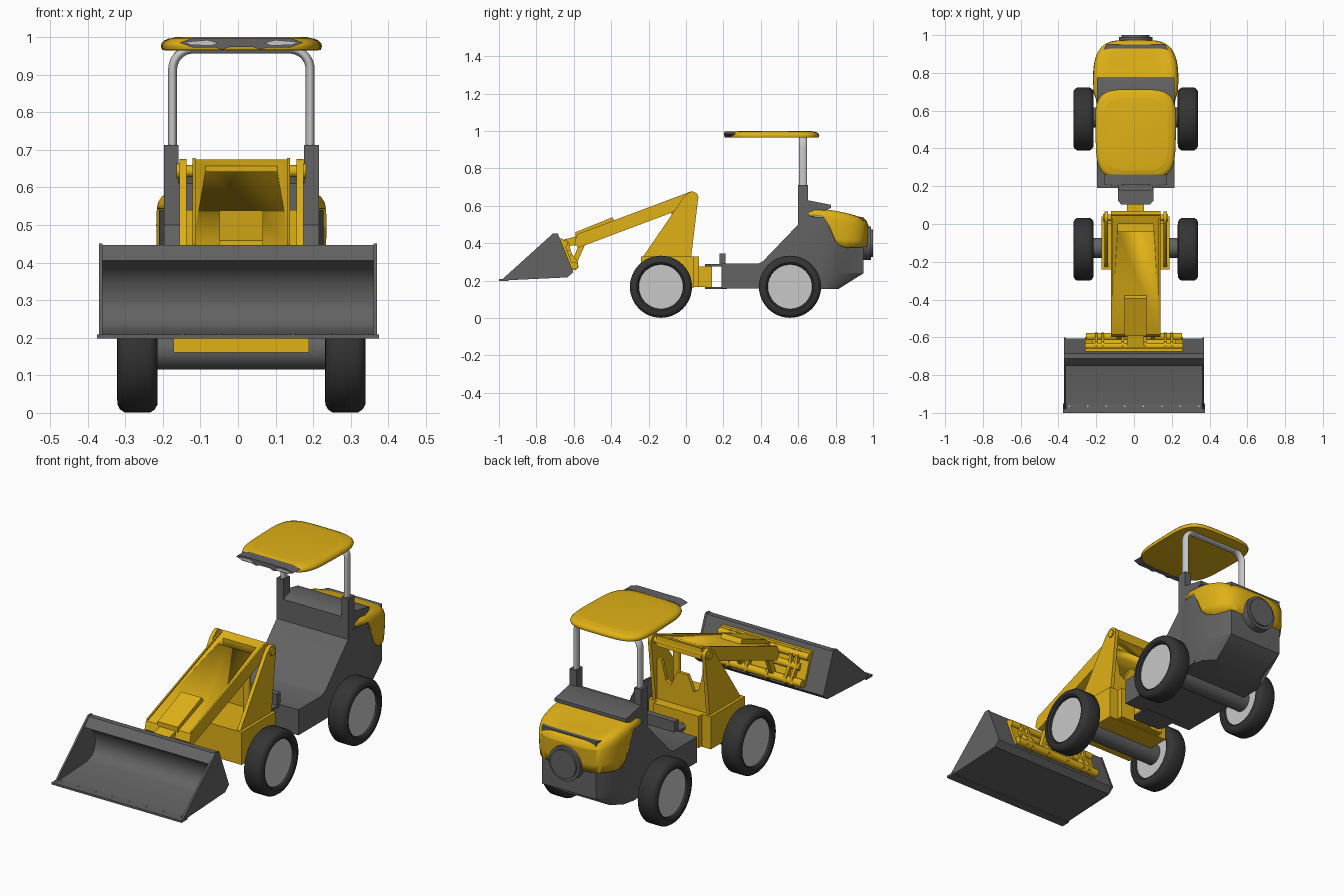
import bpy, bmesh, math
from mathutils import Vector

if "Cube" in bpy.data.objects:
    bpy.data.objects.remove(bpy.data.objects["Cube"])

C = 0.009  # machine centreline; the bucket and hitch sit on x = 0


def material(name, rgb):
    m = bpy.data.materials.new(name)
    m.diffuse_color = (*rgb, 1)
    m.use_nodes = True
    m.node_tree.nodes["Principled BSDF"].inputs["Base Color"].default_value = m.diffuse_color
    return m


YELLOW = material("yellow paint", (0.74, 0.44, 0.008))
GREY = material("dark grey", (0.125, 0.125, 0.125))
BLACK = material("tyre black", (0.035, 0.035, 0.035))
LIGHT = material("light grey", (0.58, 0.58, 0.58))


def loft(name, rings, mat, angle=35):
    """Skin a list of equal-length 3D rings and cap both ends."""
    bm = bmesh.new()
    vs = [[bm.verts.new(p) for p in r] for r in rings]
    n = len(rings[0])
    for a, b in zip(vs, vs[1:]):
        for i in range(n):
            j = (i + 1) % n
            bm.faces.new((a[i], a[j], b[j], b[i]))
    bm.faces.new(vs[0][::-1])
    bm.faces.new(vs[-1])
    bmesh.ops.recalc_face_normals(bm, faces=bm.faces)
    me = bpy.data.meshes.new(name)
    bm.to_mesh(me)
    bm.free()
    me.materials.append(mat)
    me.shade_smooth()
    me.set_sharp_from_angle(angle=math.radians(angle))
    ob = bpy.data.objects.new(name, me)
    bpy.context.collection.objects.link(ob)
    return ob


def prism(name, axis, pts, a, b, mat, dx=C):
    def put(p, h):
        x, y, z = {"x": (h, *p), "y": (p[0], h, p[1]), "z": (*p, h)}[axis]
        return (x + dx, y, z)
    return loft(name, [[put(p, h) for p in pts] for h in (a, b)], mat)


def circle(u, v, r, n=32):
    return [(u + r * math.cos(2 * math.pi * i / n), v + r * math.sin(2 * math.pi * i / n)) for i in range(n)]


def cyl(name, axis, u, v, r, a, b, mat, dx=C, n=32):
    return prism(name, axis, circle(u, v, r, n), a, b, mat, dx)


def box(name, x0, x1, y0, y1, z0, z1, mat, dx=C):
    return prism(name, "z", [(x0, y0), (x1, y0), (x1, y1), (x0, y1)], z0, z1, mat, dx)


def boolean(ob, cutter, op):
    m = ob.modifiers.new("cut", "BOOLEAN")
    m.object, m.operation, m.solver = cutter, op, "EXACT"
    cutter.hide_render = True
    cutter.hide_set(True)


# wheels and axles
tyre = [(-.03, .118), (-.048, .121), (-.054, .13), (-.053, .145), (-.046, .158), (-.034, .166),
        (.034, .166), (.046, .158), (.053, .145), (.054, .13), (.048, .121), (.03, .118)]
for end, y in (("front", -.134), ("rear", .556)):
    for side, s in (("left", -1), ("right", 1)):
        cx = s * .2765
        loft(f"{end}_{side}_tyre", [[(C + cx + dx, *p) for p in circle(y, .167, r, 48)] for dx, r in tyre], BLACK)
        cyl(f"{end}_{side}_rim", "x", y, .167, .1185, cx - .037, cx + .037, LIGHT, n=48)
    cyl(f"{end}_axle", "x", y + .008, .168, .053, -.25, .25, GREY)

# front chassis and loader tower
box("front_chassis", -.18, .18, -.24, .04, .16, .33, YELLOW)
tower = [(.027, .32), (-.235, .32), (-.008, .652)]
tower += [(.033 + .033 * math.cos(a), .643 + .033 * math.sin(a)) for a in [math.radians(d) for d in range(150, -21, -17)]]
for side, s in (("left", -1), ("right", 1)):
    prism(f"tower_plate_{side}", "x", tower, s * .146, s * .165, YELLOW)
    cyl(f"tower_pin_cap_{side}", "x", .033, .643, .02, s * .16, s * .172, YELLOW)
    cyl(f"lift_ram_{side}", "z", s * .085, -.06, .018, .32, .58, YELLOW, n=20)
prism("tower_back_panel", "y", [(-.15, .32), (.15, .32), (.15, .54), (.12, .54), (.095, .44), (.065, .42), (.045, .47),
      (.03, .5), (-.03, .5), (-.045, .47), (-.065, .42), (-.095, .44), (-.12, .54), (-.15, .54)], .0, .018, YELLOW)
cyl("arm_pivot_pin", "x", .033, .643, .016, -.165, .165, YELLOW)

# lift arm with a slot near the pivot and a raised cover near the hitch
arm = prism("lift_arm", "x", [(.045, .674), (-.585, .44), (-.597, .4), (-.577, .375), (-.085, .56), (.05, .62)],
            -.13, .13, YELLOW)
boolean(arm, box("arm_slot_cutter", -.095, .095, -.04, .0, .4, .8, YELLOW), "DIFFERENCE")
prism("arm_cover", "x", [(-.592, .43), (-.592, .458), (-.395, .538), (-.375, .51)], -.058, .058, YELLOW)
for s in (-1, 1):
    prism("arm_edge_rib", "x", [(.03, .66), (.03, .678), (-.58, .449), (-.58, .43)], s * .122, s * .13, YELLOW)

# bucket
prism("bucket_shell", "x", [(-.99, .2), (-.635, .218), (-.605, .245), (-.685, .447), (-.713, .447), (-.752, .405),
      (-.695, .38), (-.672, .345), (-.66, .30), (-.667, .262), (-.69, .235), (-.73, .22), (-.99, .206)],
      -.362, .362, GREY, 0)
for s in (-1, 1):
    prism("bucket_side", "x", [(-.99, .2), (-.712, .451), (-.685, .451), (-.602, .245), (-.635, .217)],
          s * .36, s * .37, GREY, 0)
box("cutting_edge", -.375, .375, -1.0, -.95, .198, .209, GREY, 0)
for i in range(8):
    cyl("edge_bolt", "z", -.343 + i * .098, -.965, .005, .205, .212, LIGHT, 0, 10)

# quick hitch
prism("hitch_plate", "x", [(-.678, .425), (-.66, .425), (-.598, .262), (-.618, .262)], -.26, .26, YELLOW, 0)
for x in (-.2, -.165, -.06, .06, .165, .2):
    prism("hitch_lug", "x", [(-.675, .415), (-.645, .42), (-.625, .405), (-.615, .35), (-.578, .3), (-.575, .27),
          (-.592, .255), (-.615, .262)], x - .007, x + .007, YELLOW, 0)
for name, y, z, r, h in (("lower", -.597, .28, .02, .255), ("middle", -.63, .345, .018, .22),
                         ("upper", -.648, .4, .018, .26)):
    cyl(f"hitch_tube_{name}", "x", y, z, r, -h, h, YELLOW, 0, 24)
prism("tilt_link", "x", [(-.57, .44), (-.65, .42), (-.65, .385), (-.57, .39)], -.045, .045, YELLOW)
prism("tilt_lever", "x", [(-.57, .4), (-.61, .3), (-.59, .28), (-.54, .39)], -.1, -.08, YELLOW)
prism("tilt_lever", "x", [(-.57, .4), (-.61, .3), (-.59, .28), (-.54, .39)], .08, .1, YELLOW)

# articulated joint
box("joint_mount", -.13, .13, .035, .07, .165, .33, YELLOW)
box("joint_block", -.045, .045, .07, .14, .165, .275, YELLOW)
tongue = [(-.095, .22), (-.095, .125), (-.075, .102), (.075, .102), (.095, .125), (.095, .22)]
prism("joint_upper_plate", "z", tongue, .275, .288, GREY)
prism("joint_lower_plate", "z", tongue, .155, .165, GREY)
box("control_pedestal", -.09, .09, .178, .21, .28, .345, GREY)

# cab floor, seat slope and rear wall
prism("cab_body", "x", [(.19, .157), (.19, .29), (.385, .29), (.41, .302), (.6, .5), (.6, .61), (.65, .63), (.775, .605),
      (.775, .588), (.68, .55), (.72, .5), (.72, .157)], -.206, .206, GREY)


# engine body with tapered rear
def sym(half):
    return half + [(-x, y) for x, y in reversed(half)]


low = sym([(.19, .62), (.2, .72), (.19, .77), (.14, .815)])
high = sym([(.205, .62), (.219, .72), (.213, .82), (.155, .95)])
loft("engine_body", [[(C + x, y, z) for x, y in plan] for plan, z in ((low, .155), (high, .24), (high, .54))], GREY)

# hood: rounded shell trimmed to its side outline
plan = [(.21, .655)]
for i in range(33):
    t = math.pi * i / 32
    c, s = math.cos(t), max(math.sin(t), 0)
    plan.append((math.copysign(.227 * abs(c) ** .5, c), .70 + .275 * s ** .57))
plan.append((-.21, .655))
rings = []
for z, k in ((.34, .97), (.42, .995), (.5, 1), (.54, .995), (.562, .975), (.577, .93), (.585, .86), (.588, .7)):
    rings.append([(C + x * k, .655 + (y - .655) * k,
                   z - (.045 * ((y - .655) / .32) ** 2 if z > .5 else 0)) for x, y in plan])
hood = loft("engine_hood", rings, YELLOW, 50)
trim = prism("hood_trim_cutter", "x", [(.6, .7), (.6, .545), (.735, .543), (.765, .49), (.80, .41), (.825, .385),
             (.86, .375), (1.1, .385), (1.1, .7)], -.4, .4, YELLOW)
boolean(hood, trim, "INTERSECT")

# round rear cover
cyl("rear_cover_ring", "y", 0, .4, .089, .93, .99, GREY, n=40)
cyl("rear_cover_disc", "y", 0, .4, .074, .95, 1.0, GREY, n=40)

# roll bar posts and oval tube arch
for side, s in (("left", -1), ("right", 1)):
    box(f"roll_bar_socket_{side}", s * .167, s * .206, .6, .652, .48, .712, GREY)
R, X, TOP = .055, .183, .968
path = [(-X, .68)] + [(-X + R - R * math.cos(a), TOP - R + R * math.sin(a))
                      for a in [math.radians(d) for d in range(0, 91, 10)]]
path += [(-x, z) for x, z in reversed(path)]
rings = []
for i, p in enumerate(path):
    d = (Vector(path[min(i + 1, len(path) - 1)]) - Vector(path[max(i - 1, 0)])).normalized()
    rings.append([(C + p[0] - d.y * u, .626 + v * 1.75, p[1] + d.x * u) for u, v in circle(0, 0, .012, 20)])
loft("roll_bar_tube", rings, LIGHT, 50)


# roof
def squircle(k):
    pts = []
    for u, v in circle(0, 0, 1, 56):
        y = math.copysign(abs(v) ** .48, v)
        x = math.copysign(abs(u) ** .48, u) * (.213 + .006 * y)
        pts.append((C + x * k, .475 + y * .238 * k))
    return pts


loft("roof", [[(x, y, z) for x, y in squircle(k)] for z, k in
              ((.964, .94), (.966, .985), (.975, 1), (.983, .99), (.991, .955), (.996, .9), (.997, .85), (.999, .83),
               (1.0, .8))], YELLOW, 50)

# roof visor and work lights
prism("roof_visor", "y", [(-.165, .985), (-.13, .972), (-.07, .972), (-.05, .966), (-.03, .974), (.03, .974), (.05, .966),
      (.07, .972), (.13, .972), (.165, .985), (.13, .997), (-.13, .997)], .207, .262, GREY)
for s in (-1, 1):
    prism("work_light", "y", [(s * .06, .984), (s * .08, .977), (s * .135, .979), (s * .15, .987), (s * .09, .992)],
          .203, .209, LIGHT)
